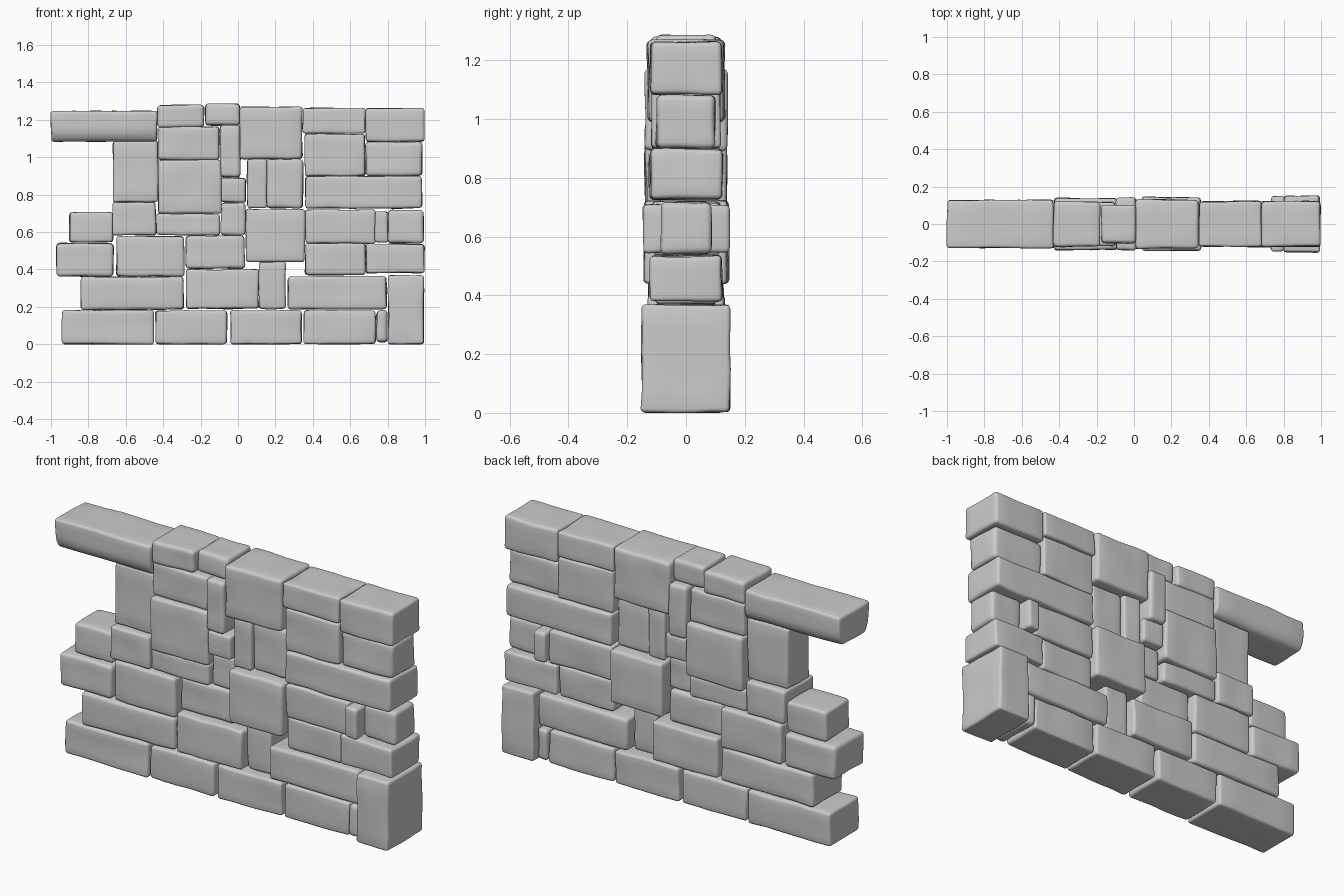
import bpy, bmesh, random
from mathutils import Vector, noise

random.seed(7)
CUTS = 8
N = CUTS + 1


def stone(name, x0, x1, z0, z1, depth, belly=0.0):
    """Rounded, slightly uneven block; depth is half the wall thickness there."""
    half = Vector(((x1 - x0) / 2, depth, (z1 - z0) / 2))
    mid = Vector(((x0 + x1) / 2, 0, (z0 + z1) / 2))
    r = random.uniform(0.013, 0.021)
    off = Vector([random.uniform(-50, 50) for _ in range(3)])
    taper = random.uniform(-0.02, 0.02)

    bm = bmesh.new()
    bmesh.ops.create_cube(bm, size=2)
    bmesh.ops.subdivide_edges(bm, edges=bm.edges[:], cuts=CUTS, use_grid_fill=True)

    # two grid rows at each end make the rounded edge, the rest the flat face
    def place(u, h):
        k = round((u + 1) * N / 2)
        if k <= 2:
            return -h + r * k / 2
        if k >= N - 2:
            return h - r * (N - k) / 2
        return (h - r) * (2 * (k - 2) / (N - 4) - 1)

    for v in bm.verts:
        p = Vector([place(v.co[i], half[i]) for i in range(3)])
        core = Vector([max(-(half[i] - r), min(half[i] - r, p[i])) for i in range(3)])
        d = p - core
        if d.length > 1e-6:
            p = core + d.normalized() * r
        p.y *= 1 + taper * p.x / half.x
        t = max(0, -p.z / half.z)
        p.y *= 1 - belly * t ** 3
        p += noise.noise_vector((p + mid) * 7 + off) * 0.006
        v.co = p
        v.co.z = max(p.z, -mid.z)
    bmesh.ops.recalc_face_normals(bm, faces=bm.faces[:])
    for f in bm.faces:
        f.smooth = True
    me = bpy.data.meshes.new(name)
    bm.to_mesh(me)
    bm.free()
    ob = bpy.data.objects.new(name, me)
    ob.location = mid
    bpy.context.collection.objects.link(ob)


def course(name, *stones):
    for i, s in enumerate(stones):
        stone(f"{name}_stone_{i + 1}", *s)


# each stone: left, right, bottom, top, half depth
course("base_course",
       (-0.94, -0.45, 0.00, 0.18, 0.125), (-0.44, -0.06, 0.00, 0.18, 0.12),
       (-0.04, 0.34, 0.00, 0.18, 0.12), (0.35, 0.735, 0.00, 0.18, 0.115),
       (0.74, 0.80, 0.01, 0.18, 0.125))
stone("corner_stone", 0.803, 0.993, 0.00, 0.368, 0.15)

course("second_course",
       (-0.84, -0.29, 0.185, 0.36, 0.125), (-0.275, 0.11, 0.19, 0.40, 0.13),
       (0.112, 0.255, 0.19, 0.44, 0.085), (0.265, 0.795, 0.187, 0.363, 0.12))

course("third_course",
       (-0.972, -0.665, 0.363, 0.54, 0.125), (-0.65, -0.288, 0.363, 0.577, 0.125),
       (-0.28, 0.037, 0.405, 0.58, 0.095), (0.36, 0.682, 0.37, 0.54, 0.105),
       (0.684, 0.995, 0.38, 0.535, 0.12))

course("middle_course",
       (-0.90, -0.668, 0.545, 0.705, 0.105), (-0.67, -0.44, 0.583, 0.76, 0.125),
       (-0.435, -0.098, 0.585, 0.70, 0.115), (-0.09, 0.04, 0.585, 0.757, 0.09),
       (0.042, 0.358, 0.44, 0.722, 0.143), (0.36, 0.735, 0.54, 0.718, 0.115),
       (0.733, 0.803, 0.545, 0.71, 0.145), (0.803, 0.992, 0.54, 0.718, 0.085))

course("upper_course",
       (-0.668, -0.428, 0.76, 1.085, 0.095), (-0.425, -0.09, 0.70, 0.985, 0.138),
       (-0.09, 0.042, 0.76, 0.89, 0.125), (0.05, 0.152, 0.73, 0.99, 0.11),
       (0.152, 0.347, 0.727, 0.99, 0.09), (0.36, 0.983, 0.727, 0.897, 0.122),
       (-0.427, -0.10, 0.985, 1.165, 0.118), (-0.095, 0.013, 0.893, 1.172, 0.14),
       (0.357, 0.68, 0.90, 1.125, 0.115), (0.682, 0.983, 0.90, 1.082, 0.1))

course("top_course",
       (-0.43, -0.18, 1.16, 1.28, 0.12), (-0.175, 0.01, 1.168, 1.287, 0.1),
       (0.01, 0.343, 0.99, 1.27, 0.13), (0.347, 0.68, 1.128, 1.262, 0.122),
       (0.682, 0.997, 1.085, 1.262, 0.122))
# overhanging lintel with rounded lower edges
stone("overhanging_lintel", -1.0, -0.433, 1.085, 1.247, 0.128, belly=0.25)
